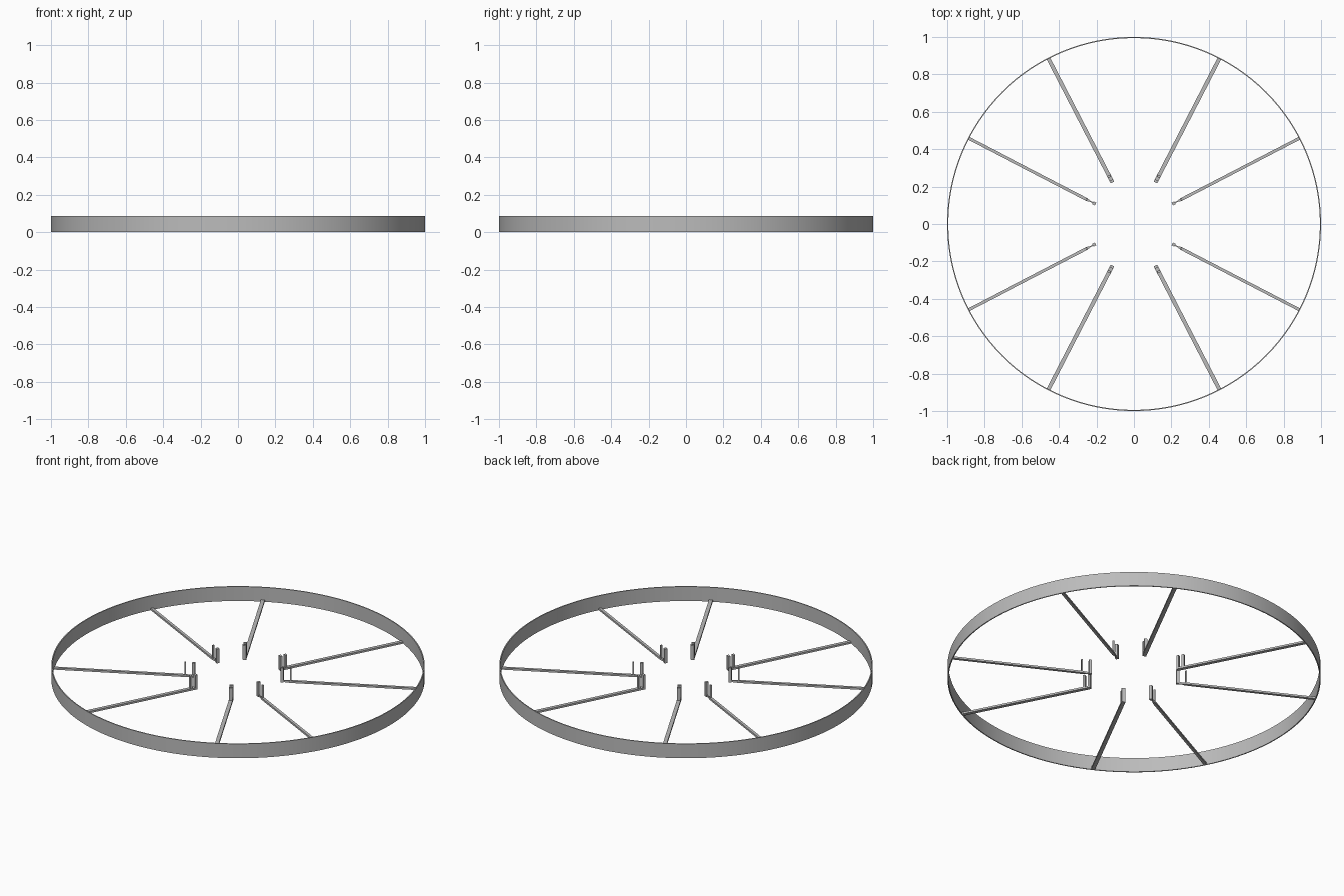
import bpy, bmesh, math
from mathutils import Matrix

if "Cube" in bpy.data.objects:
    bpy.data.objects.remove(bpy.data.objects["Cube"])

HEIGHT = 0.085

grey = bpy.data.materials.new("grey metal")
grey.diffuse_color = (0.5, 0.5, 0.5, 1)
grey.use_nodes = True
grey.node_tree.nodes["Principled BSDF"].inputs["Base Color"].default_value = grey.diffuse_color


def finish(name, bm):
    bmesh.ops.recalc_face_normals(bm, faces=bm.faces[:])
    mesh = bpy.data.meshes.new(name)
    bm.to_mesh(mesh)
    bm.free()
    mesh.materials.append(grey)
    ob = bpy.data.objects.new(name, mesh)
    bpy.context.collection.objects.link(ob)
    return ob


def prism(name, outline, z0, z1, angle):
    """Extrude a flat outline upward, then turn it about the centre."""
    bm = bmesh.new()
    face = bm.faces.new([bm.verts.new((x, y, z0)) for x, y in outline])
    up = bmesh.ops.extrude_face_region(bm, geom=[face])["geom"]
    verts = [v for v in up if isinstance(v, bmesh.types.BMVert)]
    bmesh.ops.translate(bm, verts=verts, vec=(0, 0, z1 - z0))
    bm.transform(Matrix.Rotation(angle, 4, "Z"))
    return finish(name, bm)


def box(name, r0, r1, width, z0, z1, angle):
    w = width / 2
    return prism(name, [(r0, -w), (r1, -w), (r1, w), (r0, w)], z0, z1, angle)


# Thin outer hoop: a rectangular section swept round the centre
bm = bmesh.new()
section = [(0.994, 0), (1.0, 0), (1.0, HEIGHT), (0.994, HEIGHT)]
N = 128
rings = [[bm.verts.new((r * math.cos(a), r * math.sin(a), z)) for r, z in section]
         for a in (2 * math.pi * i / N for i in range(N))]
for i in range(N):
    a, b = rings[i], rings[(i + 1) % N]
    for k in range(4):
        m = (k + 1) % 4
        bm.faces.new((a[k], b[k], b[m], a[m]))
hoop = finish("outer_hoop", bm)
bpy.context.view_layer.objects.active = hoop
hoop.select_set(True)
bpy.ops.object.shade_smooth_by_angle(angle=math.radians(30))

# Eight spokes, mirrored into every quadrant, each with two upright prongs
for sx in (1, -1):
    for sy in (1, -1):
        for base, wide in ((27.4, False), (62.7, True)):
            t = math.radians(base)
            ang = math.atan2(sy * math.sin(t), sx * math.cos(t))
            if wide:
                box("wide_spoke", 0.25, 0.996, 0.021, 0, 0.011, ang)
                box("wide_inner_prong", 0.25, 0.264, 0.021, 0.011, HEIGHT, ang)
                box("wide_outer_prong", 0.281, 0.293, 0.018, 0.011, HEIGHT, ang)
            else:
                # Narrow spoke tapers between its prongs
                w, n = 0.008, 0.003
                prism("narrow_spoke", [(0.24, -n), (0.265, -n), (0.282, -w), (0.996, -w),
                                       (0.996, w), (0.282, w), (0.265, n), (0.24, n)],
                      0, 0.011, ang)
                box("narrow_inner_prong", 0.231, 0.247, 0.016, 0, HEIGHT, ang)
                box("narrow_outer_prong", 0.281, 0.289, 0.010, 0.011, HEIGHT, ang)
